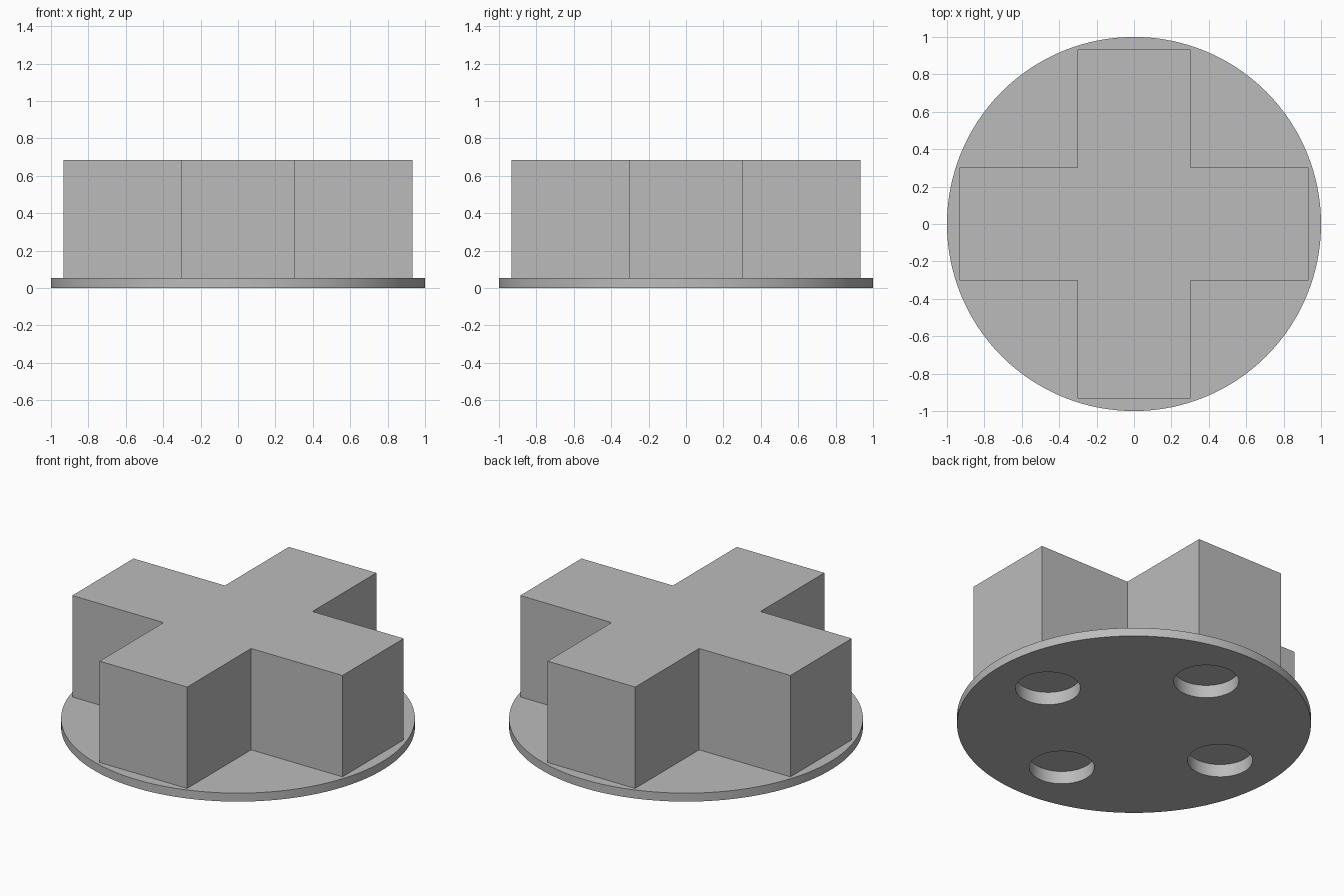
import bpy
import bmesh
from math import cos, sin, pi, radians
from mathutils import Vector

cube = bpy.data.objects.get("Cube")
if cube:
    bpy.data.objects.remove(cube, do_unlink=True)

BASE_TOP, TOP = 0.053, 0.685
ARM_LENGTH, ARM_HALF = 0.932, 0.302
HOLE_RADIUS, HOLE_OFFSET, HOLE_DEPTH = 0.184, 0.635, 0.08

grey = bpy.data.materials.new("plain grey")
grey.use_nodes = True
colour = (0.5, 0.5, 0.5, 1)
grey.diffuse_color = colour
grey.node_tree.nodes["Principled BSDF"].inputs["Base Color"].default_value = colour


def circle(radius, sides, cx=0, cy=0):
    return [(cx + radius * cos(2 * pi * i / sides),
             cy + radius * sin(2 * pi * i / sides)) for i in range(sides)]


def prism(name, outlines, bottom, top):
    """Extrude closed outlines upward into solid prisms."""
    bm = bmesh.new()
    for outline in outlines:
        face = bm.faces.new([bm.verts.new((x, y, bottom)) for x, y in outline])
        extruded = bmesh.ops.extrude_face_region(bm, geom=[face], use_keep_orig=True)
        verts = [v for v in extruded["geom"] if isinstance(v, bmesh.types.BMVert)]
        bmesh.ops.translate(bm, verts=verts, vec=Vector((0, 0, top - bottom)))
    bmesh.ops.recalc_face_normals(bm, faces=bm.faces[:])
    mesh = bpy.data.meshes.new(name)
    bm.to_mesh(mesh)
    bm.free()
    mesh.materials.append(grey)
    obj = bpy.data.objects.new(name, mesh)
    bpy.context.collection.objects.link(obj)
    return obj


def apply_boolean(target, tool, operation):
    bpy.context.view_layer.objects.active = target
    mod = target.modifiers.new(operation.lower(), "BOOLEAN")
    mod.operation, mod.object, mod.solver = operation, tool, "EXACT"
    bpy.ops.object.modifier_apply(modifier=mod.name)
    bpy.data.objects.remove(tool, do_unlink=True)


# Round base plate
base = prism("cross_on_round_base", [circle(1, 128)], 0, BASE_TOP)

# Cross block: one quarter outline turned four times, sunk slightly into the plate
cross_outline = []
for turn in range(4):
    c, s = round(cos(turn * pi / 2)), round(sin(turn * pi / 2))
    for x, y in ((ARM_LENGTH, -ARM_HALF), (ARM_LENGTH, ARM_HALF), (ARM_HALF, ARM_HALF)):
        cross_outline.append((c * x - s * y, s * x + c * y))
cross = prism("cross_block", [cross_outline], BASE_TOP / 2, TOP)
apply_boolean(base, cross, "UNION")

# Blind round sockets in the underside, one beneath each arm
centres = circle(HOLE_OFFSET, 4)
sockets = prism("socket_cutter", [circle(HOLE_RADIUS, 64, x, y) for x, y in centres],
                -0.1, HOLE_DEPTH)
apply_boolean(base, sockets, "DIFFERENCE")

# Smooth round walls, keep corners crisp
bpy.ops.object.select_all(action="DESELECT")
base.select_set(True)
bpy.context.view_layer.objects.active = base
bpy.ops.object.shade_smooth_by_angle(angle=radians(30))
